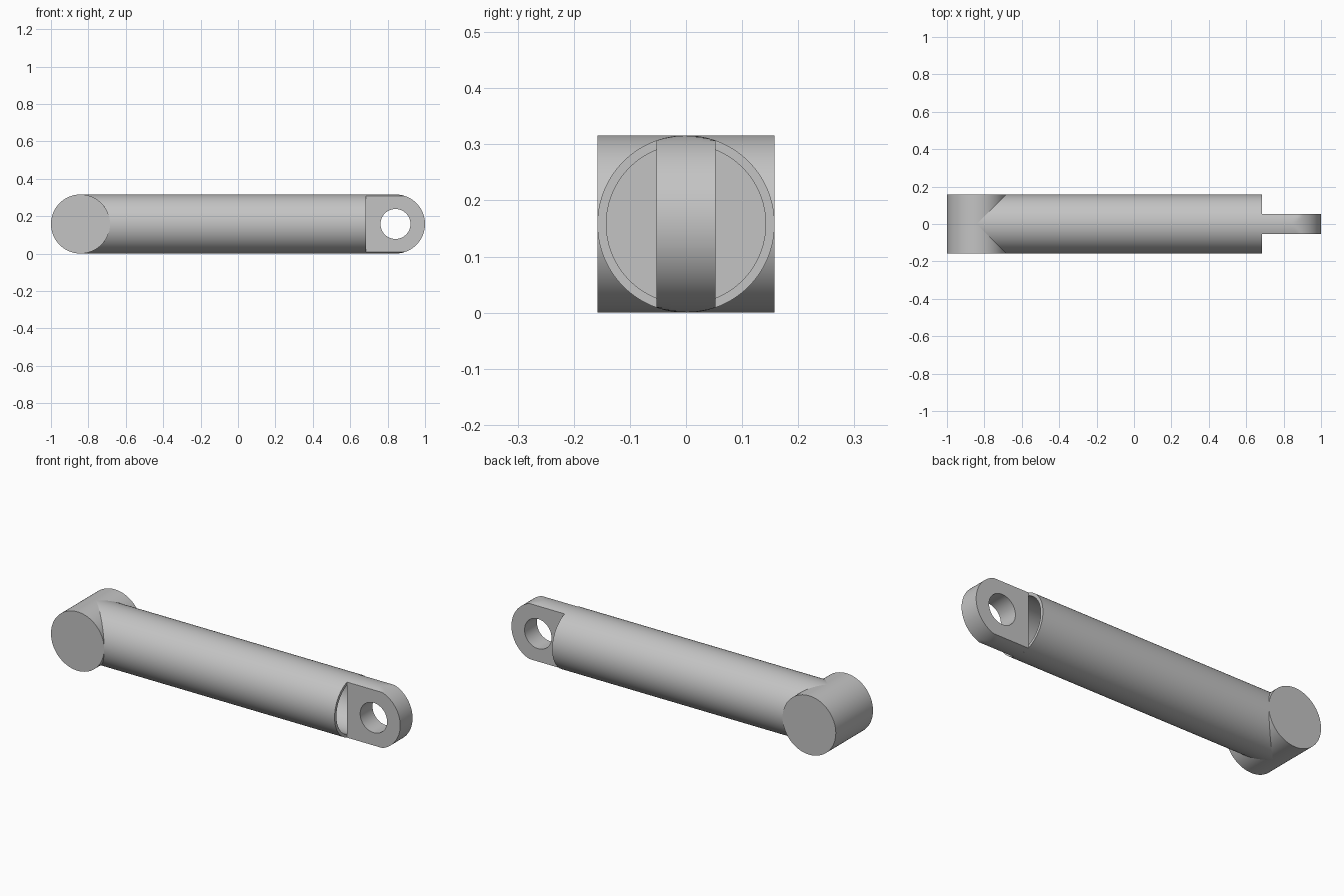
import bpy, bmesh
from math import pi, sin, cos, sqrt, radians
from mathutils import Matrix, Vector

cube = bpy.data.objects.get("Cube")
if cube:
    bpy.data.objects.remove(cube, do_unlink=True)

R = 0.158            # outer radius, also the height of the axis
BORE = 0.142         # inner radius of the barrel
PIVOT = 1 - R        # distance of both pivots from the centre
TAB = 0.0525         # half thickness of the eye tab
HOLE = 0.08
SEG = 96

grey = bpy.data.materials.new("grey metal")
grey.use_nodes = True
colour = (0.55, 0.55, 0.55, 1)
grey.diffuse_color = colour
grey.node_tree.nodes["Principled BSDF"].inputs["Base Color"].default_value = colour


def finish(name, bm):
    bmesh.ops.remove_doubles(bm, verts=bm.verts, dist=1e-5)
    bmesh.ops.recalc_face_normals(bm, faces=bm.faces)
    mesh = bpy.data.meshes.new(name)
    bm.to_mesh(mesh)
    bm.free()
    mesh.materials.append(grey)
    obj = bpy.data.objects.new(name, mesh)
    obj.location.z = R
    bpy.context.collection.objects.link(obj)
    bpy.ops.object.select_all(action='DESELECT')
    obj.select_set(True)
    bpy.context.view_layer.objects.active = obj
    bpy.ops.object.shade_smooth_by_angle(angle=radians(30))
    return obj


def bridge(bm, a, b):
    for i in range(len(a)):
        j = (i + 1) % len(a)
        bm.faces.new((a[i], a[j], b[j], b[i]))


# Hollow barrel, turned around the x axis
bm = bmesh.new()
profile = [(-PIVOT, 0), (-PIVOT, R), (PIVOT - R, R),
           (PIVOT - R, BORE), (R - PIVOT, BORE), (R - PIVOT, 0)]
verts = [bm.verts.new((x, 0, z)) for x, z in profile]
edges = [bm.edges.new(pair) for pair in zip(verts, verts[1:])]
bmesh.ops.spin(bm, geom=verts + edges, cent=(0, 0, 0), axis=(1, 0, 0),
               angle=2 * pi, steps=SEG)
finish("barrel", bm)

# Cross cylinder at the right end
bm = bmesh.new()
bmesh.ops.create_cone(bm, cap_ends=True, segments=SEG, radius1=R, radius2=R,
                      depth=2 * R,
                      matrix=Matrix.Translation(Vector((-PIVOT, 0, 0)))
                      @ Matrix.Rotation(pi / 2, 4, 'X'))
finish("cross_cylinder", bm)

# Eye tab: square root, round tip, top and bottom following the barrel
bm = bmesh.new()
angles = [2 * pi * i / SEG for i in range(SEG)]


def outline(y):
    height = sqrt(R * R - y * y)
    loop = []
    for a in angles:
        c, s = cos(a), sin(a)
        reach = R if c >= 0 else R / max(abs(c), abs(s))
        z = max(-height, min(height, reach * s))
        loop.append(bm.verts.new((PIVOT + reach * c, y, z)))
    return loop


def hole(y):
    return [bm.verts.new((PIVOT + HOLE * cos(a), y, HOLE * sin(a))) for a in angles]


steps = 8
loops = [outline(TAB * (2 * i / steps - 1)) for i in range(steps + 1)]
loops += [hole(TAB), hole(-TAB)]
for i, loop in enumerate(loops):
    bridge(bm, loop, loops[(i + 1) % len(loops)])
finish("eye_tab", bm)
